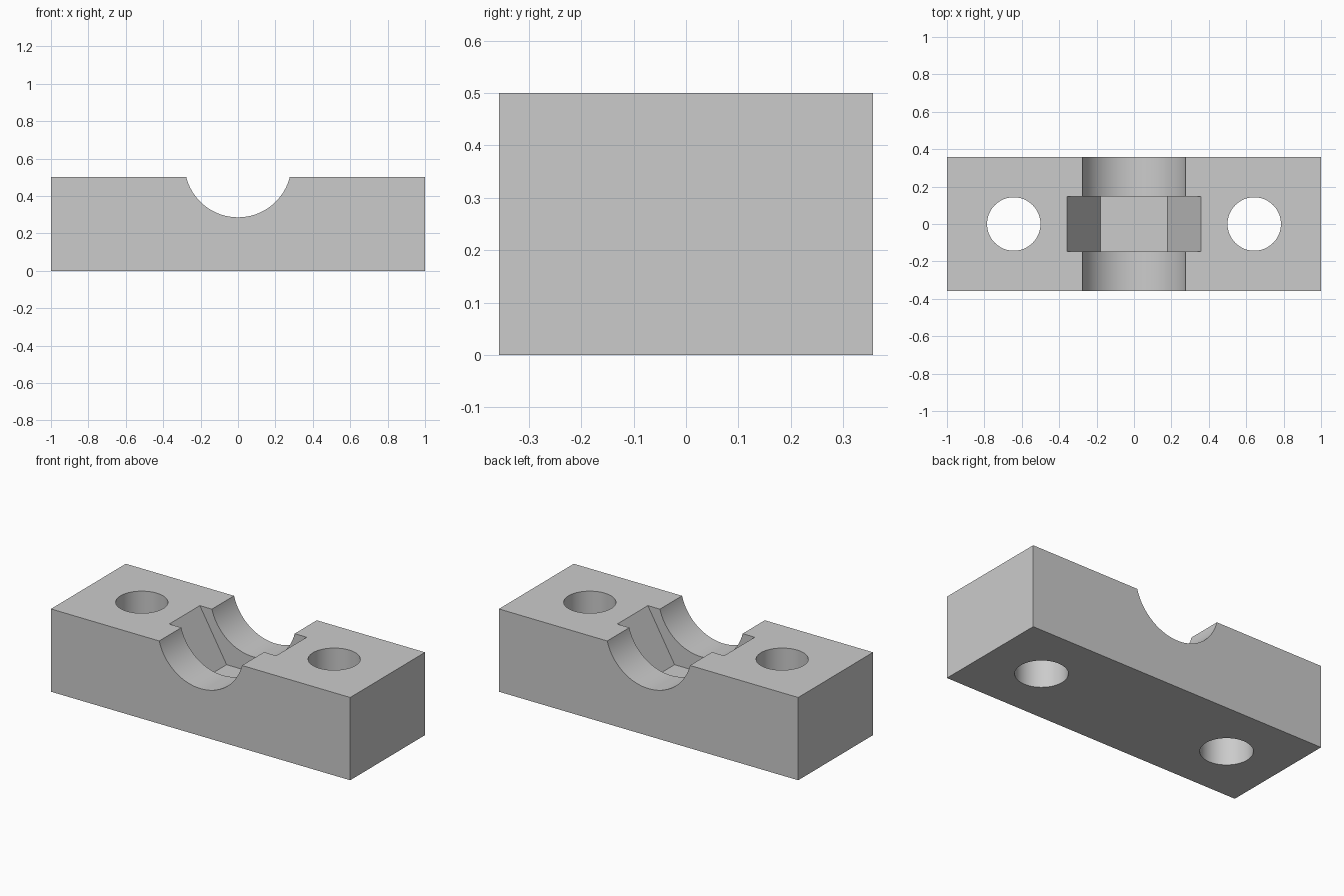
import bpy
import math

cube = bpy.data.objects.get("Cube")
if cube:
    bpy.data.objects.remove(cube, do_unlink=True)

UNIT = 1 / 14            # design module: the block is 28 modules long
HEIGHT = 7 * UNIT

grey = bpy.data.materials.new("plain_grey")
grey.use_nodes = True
colour = (0.6, 0.6, 0.6, 1)
grey.diffuse_color = colour
grey.node_tree.nodes["Principled BSDF"].inputs["Base Color"].default_value = colour

# Solid block
bpy.ops.mesh.primitive_cube_add(size=1, location=(0, 0, HEIGHT / 2))
block = bpy.context.object
block.name = "clamp_block"
block.scale = (28 * UNIT, 10 * UNIT, HEIGHT)
bpy.ops.object.transform_apply(location=True, rotation=False, scale=True)
block.data.materials.append(grey)


def cut(name, sides, radius, depth, location, rotation=(0, 0, 0)):
    """Subtract a prism from the block and discard the cutter."""
    bpy.ops.mesh.primitive_cylinder_add(vertices=sides, radius=radius, depth=depth,
                                        location=location, rotation=rotation)
    cutter = bpy.context.object
    cutter.name = name
    cutter.hide_render = True
    cutter.data.materials.append(grey)
    bpy.context.view_layer.objects.active = block
    mod = block.modifiers.new(name, "BOOLEAN")
    mod.operation = "DIFFERENCE"
    mod.solver = "EXACT"
    mod.object = cutter
    bpy.ops.object.modifier_apply(modifier=name)
    bpy.data.objects.remove(cutter, do_unlink=True)


# Round groove running front to back
along_y = math.radians(90)
cut("round_groove", 96, 4 * UNIT, 1, (0, 0, 8 * UNIT), (along_y, 0, 0))

# Hexagonal nut pocket, flat side down
cut("nut_pocket", 6, 5 * UNIT, 0.292, (0, 0, HEIGHT), (along_y, along_y, 0))

# Vertical bolt holes
for side in (-1, 1):
    cut("bolt_hole", 64, 2 * UNIT, 2, (side * 9 * UNIT, 0, HEIGHT / 2))

# Smooth bores with crisp edges
bpy.ops.object.select_all(action="DESELECT")
block.select_set(True)
bpy.context.view_layer.objects.active = block
bpy.ops.object.shade_smooth_by_angle(angle=math.radians(30))
